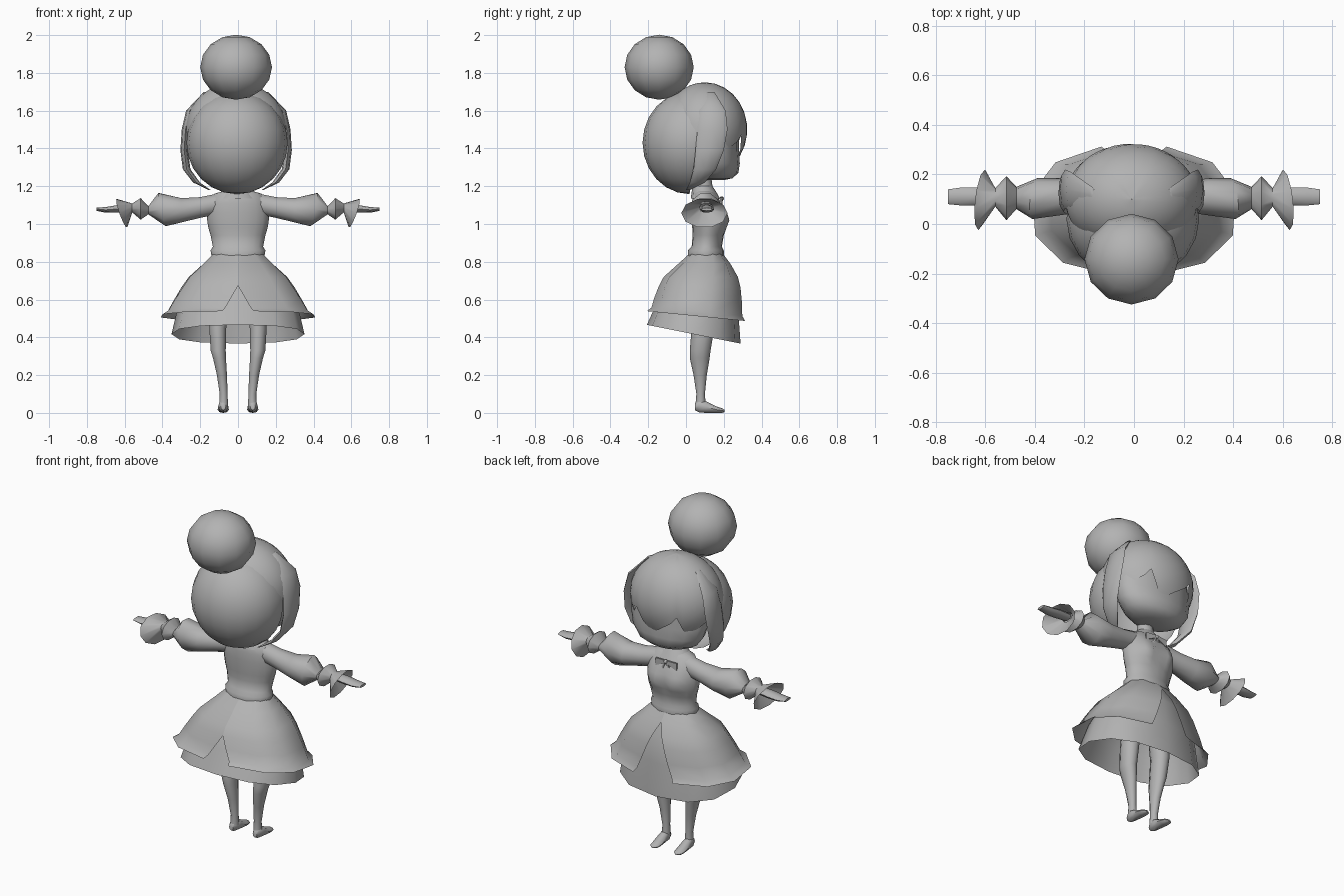
import bpy, bmesh, math
from mathutils import Vector

cube = bpy.data.objects.get("Cube")
if cube:
    bpy.data.objects.remove(cube)

grey = bpy.data.materials.new("plain grey")
grey.use_nodes = True
COLOUR = (0.45, 0.45, 0.45, 1)
grey.diffuse_color = COLOUR
grey.node_tree.nodes["Principled BSDF"].inputs["Base Color"].default_value = COLOUR
SIDES = (("left", 1), ("right", -1))


def finish(name, bm, angle=50):
    bmesh.ops.recalc_face_normals(bm, faces=bm.faces[:])
    mesh = bpy.data.meshes.new(name)
    bm.to_mesh(mesh)
    bm.free()
    mesh.materials.append(grey)
    obj = bpy.data.objects.new(name, mesh)
    bpy.context.collection.objects.link(obj)
    bpy.ops.object.select_all(action="DESELECT")
    obj.select_set(True)
    bpy.context.view_layer.objects.active = obj
    bpy.ops.object.shade_smooth_by_angle(angle=math.radians(angle))


def loft(name, rings, closed=True, caps=True):
    """Skin a row of point rings."""
    bm = bmesh.new()
    rows = [[bm.verts.new(p) for p in ring] for ring in rings]
    n = len(rows[0])
    for a, b in zip(rows, rows[1:]):
        for i in range(n if closed else n - 1):
            j = (i + 1) % n
            bm.faces.new((a[i], a[j], b[j], b[i]))
    if caps and closed:
        bm.faces.new(rows[0])
        bm.faces.new(rows[-1])
    finish(name, bm)


def angles(n):
    return [2 * math.pi * i / n for i in range(n)]


def flat_ring(z, cx, rx, y0, y1, n=12):
    """Horizontal oval between two depths."""
    return [(cx + rx * math.sin(a), (y0 + y1) / 2 + (y1 - y0) / 2 * math.cos(a), z)
            for a in angles(n)]


def ball(name, centre, radii, u=16, v=10, cut=None):
    bm = bmesh.new()
    bmesh.ops.create_uvsphere(bm, u_segments=u, v_segments=v, radius=1)
    for v_ in bm.verts:
        v_.co = Vector(centre) + Vector([c * r for c, r in zip(v_.co, radii)])
    if cut:
        bmesh.ops.bisect_plane(bm, geom=bm.verts[:] + bm.edges[:] + bm.faces[:],
                               plane_co=cut[0], plane_no=cut[1], clear_outer=True)
    finish(name, bm)


# Head with a broad rounded jaw
HEAD = [(1.232, 0.07, 0.1, 0.2), (1.242, 0.13, 0.07, 0.245), (1.27, 0.185, 0.05, 0.277),
        (1.32, 0.222, 0.035, 0.285), (1.38, 0.238, 0.02, 0.28), (1.46, 0.24, 0.01, 0.28),
        (1.56, 0.22, 0.01, 0.275), (1.64, 0.15, 0.04, 0.22)]
loft("head", [flat_ring(z, 0, rx, y0, y1, 16) for z, rx, y0, y1 in HEAD])

# Bun and the rear hair shell
ball("hair_bun", (-0.01, -0.142, 1.83), (0.19, 0.183, 0.172), 12, 8)
ball("back_hair", (-0.005, 0.02, 1.43), (0.268, 0.25, 0.272), 20, 12,
     cut=((0, 0.07, 1.5), (0, 1, -0.15)))

# Front hair cap with a fringe of broad swept strands
HAIR_X = -0.01
COLUMNS, ROWS = 48, 9
STRAND = (0.35, 0.5, 0.65, 0.8, 0.92, 1, 0.6, 0.1)
cap = []
for r in range(ROWS + 1):
    row = []
    for i, a in enumerate(angles(COLUMNS)):
        front = max(0, math.cos(a)) ** 0.5
        hem = 93 + 38 * front * STRAND[(i + 3) % len(STRAND)]
        p = math.radians(0.2 + hem * r / ROWS)
        row.append((HAIR_X + 0.268 * math.sin(p) * math.sin(a),
                    0.1 + 0.224 * math.sin(p) * math.cos(a),
                    1.5 + 0.25 * math.cos(p)))
    cap.append(row)
loft("front_hair", cap, caps=False)

# Side locks: (x, y, z, half thickness, half width)
LOCK = [(0.16, 0.13, 1.7, 0.01, 0.02), (0.245, 0.14, 1.6, 0.02, 0.07),
        (0.268, 0.14, 1.5, 0.02, 0.08), (0.275, 0.125, 1.39, 0.02, 0.075),
        (0.262, 0.1, 1.29, 0.02, 0.06), (0.21, 0.06, 1.22, 0.018, 0.04),
        (0.14, 0.01, 1.18, 0.005, 0.01)]
for side, s in SIDES:
    loft(f"{side}_side_lock",
         [[(HAIR_X + s * (x + t * math.cos(a)), y + w * math.sin(a), z) for a in angles(8)]
          for x, y, z, t, w in LOCK])

# Neck and collar
loft("neck", [flat_ring(1.12, 0, 0.05, 0.05, 0.15, 10),
              flat_ring(1.28, 0, 0.045, 0.05, 0.13, 10)])
loft("collar", [flat_ring(1.2, 0, 0.055, 0.035, 0.14), flat_ring(1.17, 0, 0.08, 0.03, 0.16),
                flat_ring(1.135, 0, 0.12, 0.025, 0.18)], caps=False)

# Bodice: (z, half width, y0, y1, bust swell)
BODICE = [(0.83, 0.14, 0.01, 0.2, 0), (0.86, 0.145, 0.01, 0.2, 0), (0.88, 0.133, 0.03, 0.19, 0),
          (0.94, 0.145, 0.035, 0.2, 0), (0.98, 0.157, 0.033, 0.205, 0.02),
          (1.02, 0.163, 0.03, 0.205, 0.04), (1.06, 0.163, 0.03, 0.2, 0.03),
          (1.11, 0.157, 0.03, 0.187, 0.005), (1.16, 0.125, 0.04, 0.16, 0),
          (1.18, 0.06, 0.05, 0.14, 0)]
loft("bodice", [[(x, y + swell * max(0, 1 - abs(abs(x) - 0.07) / 0.07) * (y > 0.13), z)
                 for x, y, z in flat_ring(z, 0, rx, y0, y1, 20)]
                for z, rx, y0, y1, swell in BODICE])

# Neck bow: two wings, two tails and a knot
for side, s in SIDES:
    for part, x, z, h in (("wing", 0.07, 1.118, 0.022), ("tail", 0.03, 1.075, 0.016)):
        loft(f"{side}_bow_{part}",
             [[(s * px, y + d, pz + k * ph) for d, k in ((0, -1), (0, 1), (0.01, 1), (0.01, -1))]
              for px, y, pz, ph in ((0.003, 0.185, 1.135, 0.008), (x, 0.18, z, h))])
ball("bow_knot", (0, 0.19, 1.135), (0.012, 0.012, 0.012), 8, 6)

# Puffed sleeves with a tilted flared cuff: (x, z0, z1, y0, y1, tilt)
SLEEVE = [(0.1, 1.05, 1.165, 0.06, 0.16, 0), (0.2, 1.03, 1.145, 0.05, 0.17, 0),
          (0.3, 1.005, 1.14, 0.035, 0.185, 0), (0.4, 0.985, 1.168, 0.02, 0.185, 0.02),
          (0.475, 1.05, 1.095, 0.06, 0.15, 0), (0.515, 1.02, 1.14, 0.015, 0.193, 0),
          (0.56, 1.06, 1.11, 0.07, 0.145, 0), (0.615, 0.98, 1.135, -0.025, 0.22, 0.027)]
HAND = [(0.56, 1.065, 1.105, 0.08, 0.14, 0), (0.64, 1.06, 1.1, 0.075, 0.148, 0),
        (0.7, 1.06, 1.09, 0.075, 0.147, 0), (0.75, 1.07, 1.086, 0.08, 0.14, 0)]


def arm_rings(rows, s, n=10):
    return [[(s * (x + tilt * (math.sin(a) - 0.5 * math.cos(a))),
              (y0 + y1) / 2 + (y1 - y0) / 2 * math.cos(a),
              (z0 + z1) / 2 + (z1 - z0) / 2 * math.sin(a)) for a in angles(n)]
            for x, z0, z1, y0, y1, tilt in rows]


# Legs and feet
LEG = [(0.8, 0.07, 0.06, 0.04, 0.17), (0.45, 0.107, 0.047, 0.03, 0.15),
       (0.33, 0.105, 0.042, 0.02, 0.13), (0.29, 0.098, 0.036, 0.02, 0.125),
       (0.2, 0.085, 0.028, 0.04, 0.11), (0.1, 0.076, 0.022, 0.055, 0.1),
       (0.04, 0.076, 0.024, 0.05, 0.105)]
FOOT = [(0.047, 0.014, 0.015, 0.05), (0.07, 0.026, 0.002, 0.075), (0.11, 0.027, 0, 0.06),
        (0.16, 0.03, 0, 0.035), (0.19, 0.025, 0, 0.025), (0.205, 0.008, 0.005, 0.015)]
for side, s in SIDES:
    loft(f"{side}_sleeve", arm_rings(SLEEVE, s), caps=False)
    loft(f"{side}_hand", arm_rings(HAND, s, 8))
    loft(f"{side}_leg", [flat_ring(z, s * cx, rx, y0, y1, 10) for z, cx, rx, y0, y1 in LEG])
    loft(f"{side}_foot",
         [[(s * 0.078 + hx * math.cos(a), y, (z0 + z1) / 2 + (z1 - z0) / 2 * math.sin(a))
           for a in angles(8)] for y, hx, z0, z1 in FOOT])


def skirt_point(a, z, rx, y0, y1, slope):
    """Point on a slightly squared oval whose hem drops towards the toes."""
    def soft(v):
        return math.copysign(abs(v) ** 0.85, v)
    y = (y0 + y1) / 2 + (y1 - y0) / 2 * soft(math.cos(a))
    return (rx * soft(math.sin(a)), y, z - slope * y)


# Overskirt halves, split by a long notch on one side and a short one behind
# Each row: z, half width, y0, y1, slope, front gap, rear gap
OVERSKIRT = [(0.84, 0.138, 0.015, 0.197, 0, 0, 0), (0.79, 0.19, -0.04, 0.235, 0, 0, 0),
             (0.72, 0.268, -0.118, 0.275, 0, 0.08, 0), (0.67, 0.305, -0.143, 0.29, 0.02, 0.13, 0),
             (0.6, 0.35, -0.168, 0.3, 0.06, 0.19, 0.07),
             (0.54, 0.385, -0.185, 0.304, 0.09, 0.24, 0.13),
             (0.518, 0.418, -0.21, 0.32, 0.1, 0.26, 0.15)]
SEG = 5
for side, s in SIDES:
    panel = []
    for z, rx, y0, y1, slope, fg, bg in OVERSKIRT:
        panel.append([skirt_point(s * (fg + (math.pi - bg - fg) * i / SEG), z, rx, y0, y1, slope)
                      for i in range(SEG + 1)])
    loft(f"{side}_overskirt", panel, closed=False)

# Underskirt
UNDERSKIRT = [(0.83, 0.13, 0.025, 0.187, 0), (0.71, 0.25, -0.1, 0.255, 0),
              (0.58, 0.315, -0.15, 0.275, 0.08), (0.425, 0.352, -0.207, 0.289, 0.2)]
loft("underskirt", [[skirt_point(a, *row) for a in angles(12)] for row in UNDERSKIRT], caps=False)
